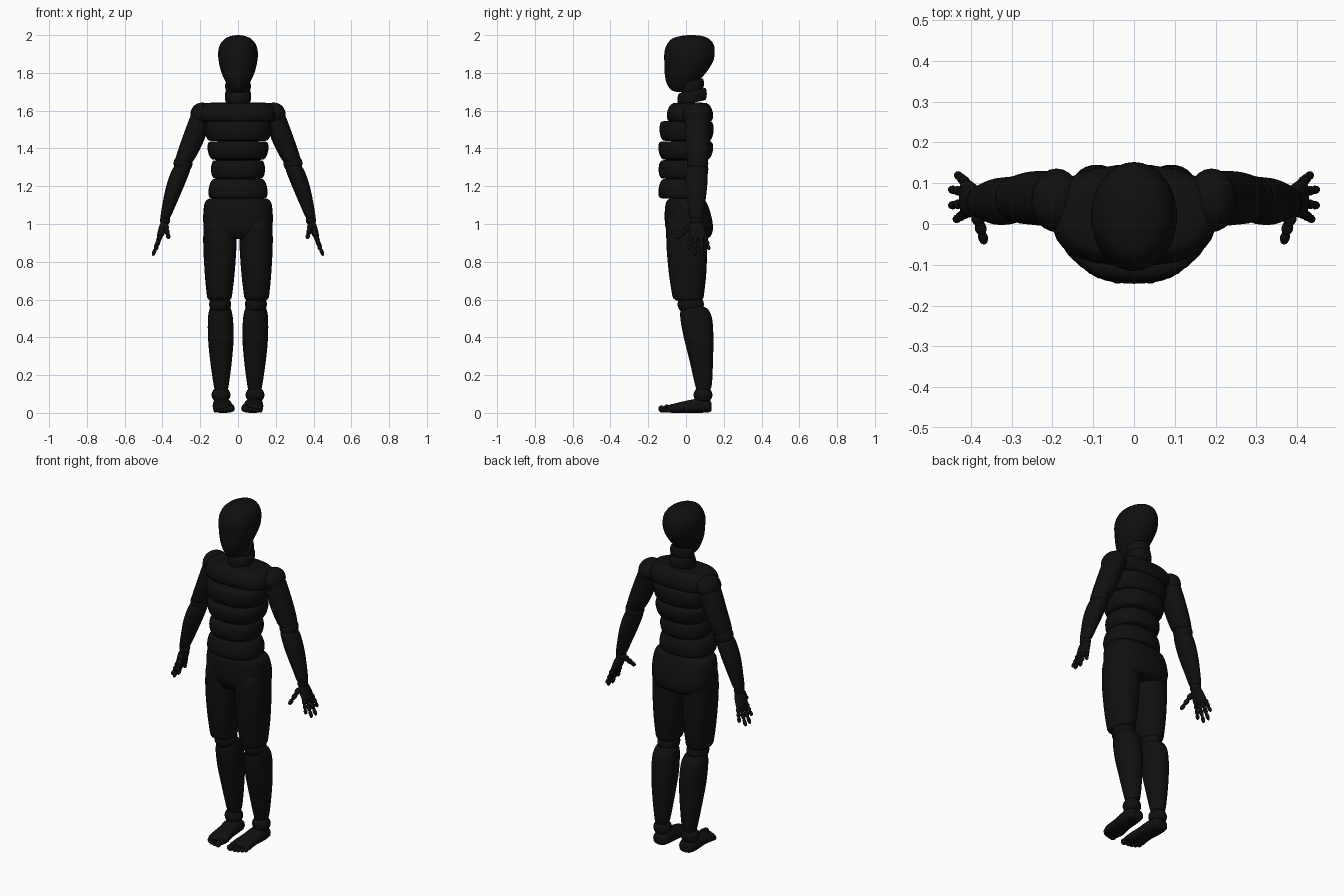
import bpy, bmesh, math
from mathutils import Vector

black = bpy.data.materials.new("black")
black.diffuse_color = (0.005, 0.005, 0.005, 1)


def finish(name, bm, mirror):
    bmesh.ops.recalc_face_normals(bm, faces=bm.faces[:])
    me = bpy.data.meshes.new(name)
    bm.to_mesh(me)
    bm.free()
    for p in me.polygons:
        p.use_smooth = True
    me.set_sharp_from_angle(angle=math.radians(45))
    me.materials.append(black)
    ob = bpy.data.objects.new(name, me)
    bpy.context.collection.objects.link(ob)
    if mirror:
        ob.modifiers.new("Mirror", 'MIRROR').use_mirror_merge = False
    return ob


def spline(rows, steps=4):
    """Smoothly interpolate between the given section rows."""
    out = []
    for i in range(len(rows) - 1):
        p0, p1, p2, p3 = (rows[max(i - 1, 0)], rows[i], rows[i + 1],
                          rows[min(i + 2, len(rows) - 1)])
        for s in range(steps):
            t = s / steps
            out.append([0.5 * (2 * b + (c - a) * t + (2*a - 5*b + 4*c - d) * t**2
                               + (3*b - a - 3*c + d) * t**3)
                        for a, b, c, d in zip(p0, p1, p2, p3)])
    return out + [list(rows[-1])]


def loft(name, rows, power=2.0, mirror=False, tilt=0, along_y=False, n=32, smooth=True):
    """Rows: height, centre x, half width, low and high of the other axis."""
    bm = bmesh.new()
    rings = []
    for h, cx, rx, lo, hi in (spline(rows) if smooth else rows):
        ring = []
        for k in range(n):
            a = 2 * math.pi * k / n
            c, s = math.cos(a), math.sin(a)
            u = cx + rx * math.copysign(abs(c) ** (2 / power), c)
            v = (lo + hi) / 2 + (hi - lo) / 2 * math.copysign(abs(s) ** (2 / power), s)
            ring.append(bm.verts.new((u, h, v) if along_y else (u, v, h + tilt * v)))
        rings.append(ring)
    for r0, r1 in zip(rings, rings[1:]):
        for k in range(n):
            bm.faces.new((r0[k], r0[k - 1], r1[k - 1], r1[k]))
    bm.faces.new(rings[0])
    bm.faces.new(rings[-1])
    return finish(name, bm, mirror)


def disc(name, z0, z1, rx, y0, y1, power=2.4, tilt=0, bevel=0.03, taper=0.0):
    """Flat body segment with a rounded rim; taper widens the top."""
    rows = []
    for i in range(11):
        a = math.pi * (i / 10 - 0.5)
        t = math.sin(a)
        inset = bevel * (1 - math.cos(a) ** 0.6) - taper * t
        rows.append(((z0 + z1) / 2 + (z1 - z0) / 2 * t, 0, rx - inset, y0 + inset, y1 - inset))
    return loft(name, rows, power, tilt=tilt, smooth=False)


def ball(name, c, r):
    bm = bmesh.new()
    bmesh.ops.create_uvsphere(bm, u_segments=24, v_segments=14, radius=1)
    bmesh.ops.scale(bm, vec=r, verts=bm.verts)
    bmesh.ops.translate(bm, vec=c, verts=bm.verts)
    return finish(name, bm, True)


def digit(name, a, b, r0, r1, count):
    """Finger or toe: a chain of small rounded segments."""
    a, b = Vector(a), Vector(b)
    step = (b - a) / count
    rot = step.to_track_quat('Z', 'Y').to_matrix()
    bm = bmesh.new()
    for i in range(count):
        r = r0 + (r1 - r0) * i / max(count - 1, 1)
        vs = bmesh.ops.create_uvsphere(bm, u_segments=12, v_segments=8, radius=r)["verts"]
        bmesh.ops.scale(bm, vec=(1, 1, step.length * 0.62 / r), verts=vs)
        bmesh.ops.rotate(bm, cent=(0, 0, 0), matrix=rot, verts=vs)
        bmesh.ops.translate(bm, vec=a + step * (i + 0.5), verts=vs)
    return finish(name, bm, True)


# Head and neck
loft("head", [(1.70, 0, .02, -.055, 0), (1.712, 0, .042, -.082, .025), (1.75, 0, .064, -.104, .06),
              (1.80, 0, .087, -.113, .105), (1.86, 0, .102, -.115, .143), (1.91, 0, .105, -.114, .152),
              (1.95, 0, .095, -.101, .146), (1.98, 0, .070, -.075, .122), (1.995, 0, .038, -.03, .085),
              (2.0, 0, .008, .01, .045)])
disc("neck_upper", 1.69, 1.75, .068, -.025, .095, 2, tilt=.25, bevel=.015)
disc("neck_lower", 1.635, 1.70, .070, -.045, .11, 2, tilt=.2, bevel=.015)

# Stacked torso segments
disc("chest_top", 1.54, 1.642, .20, -.10, .142, 2.6, bevel=.045, taper=-.01)
disc("chest", 1.44, 1.545, .175, -.14, .146, bevel=.03, taper=.004)
disc("ribs", 1.34, 1.437, .16, -.145, .142, bevel=.03, taper=.008)
disc("waist", 1.24, 1.338, .143, -.145, .118, bevel=.03)
disc("belly", 1.135, 1.24, .155, -.145, .105, bevel=.03, taper=-.008)
disc("torso_core", 1.08, 1.60, .11, -.08, .08)
loft("pelvis", [(1.135, 0, .15, -.085, .085), (1.115, 0, .175, -.106, .108), (1.05, 0, .184, -.113, .132),
                (.98, 0, .18, -.108, .143), (.935, 0, .155, -.085, .13), (.92, 0, .13, -.06, .10)], 2.5)

# Arms
ball("shoulder", (.19, .058, 1.58), (.062, .078, .063))
loft("upper_arm", [(1.60, .19, .03, .02, .10), (1.58, .192, .055, -.005, .125), (1.45, .237, .060, -.003, .13),
                   (1.35, .278, .052, .003, .12), (1.31, .296, .035, .02, .10)], 2.1, True)
ball("elbow", (.291, .062, 1.32), (.05, .056, .05))
loft("forearm", [(1.32, .288, .03, .02, .09), (1.29, .300, .048, .002, .113), (1.20, .333, .047, -.002, .112),
                 (1.10, .365, .036, .01, .10), (1.04, .383, .027, .018, .09), (1.03, .386, .018, .03, .08)],
     2.1, True)
ball("wrist", (.386, .054, 1.02), (.027, .034, .028))

# Hands
loft("palm", [(1.015, .386, .012, .03, .08), (1.0, .391, .022, .02, .092), (.96, .404, .021, .016, .105),
              (.93, .414, .015, .018, .110), (.922, .416, .008, .03, .10)], 2.4, True, n=20)
for i, (y0, y1, x, z) in enumerate([(.028, .010, .438, .865), (.052, .045, .450, .835),
                                    (.078, .085, .450, .835), (.101, .122, .434, .865)]):
    digit(f"finger_{i + 1}", (.412, y0, .938), (x, y1, z), .0135, .0105, 3)
digit("thumb", (.385, .025, .995), (.367, -.045, .925), .017, .012, 3)

# Legs
loft("thigh", [(1.06, .097, .06, -.07, .08), (1.02, .097, .082, -.10, .108), (.90, .096, .088, -.104, .112),
               (.75, .097, .080, -.092, .108), (.64, .098, .069, -.076, .097), (.605, .098, .062, -.066, .09),
               (.592, .098, .045, -.04, .07)], 2.3, True)
ball("knee", (.095, .025, .575), (.058, .07, .055))
loft("shin", [(.565, .094, .045, -.005, .085), (.55, .094, .057, -.026, .115), (.50, .093, .066, -.03, .138),
              (.40, .091, .068, -.012, .145), (.28, .090, .058, .018, .143), (.16, .089, .042, .045, .138),
              (.125, .089, .035, .055, .13)], 2.2, True)
ball("ankle", (.09, .09, .095), (.05, .05, .045))

# Feet
loft("foot", [(.136, .085, .02, .015, .045), (.125, .085, .042, .004, .065), (.07, .084, .050, 0, .076),
              (0, .079, .049, 0, .064), (-.06, .075, .057, 0, .05), (-.09, .074, .055, .002, .042),
              (-.10, .074, .045, .008, .032)], 2.6, True, along_y=True)
for i, (x, tip, r) in enumerate([(.040, -.143, .020), (.066, -.136, .014), (.086, -.13, .013),
                                 (.104, -.12, .0125), (.119, -.105, .012)]):
    digit(f"toe_{i + 1}", (x, tip + .055, r + .006), (x, tip, r), r, r * .95, 2)
